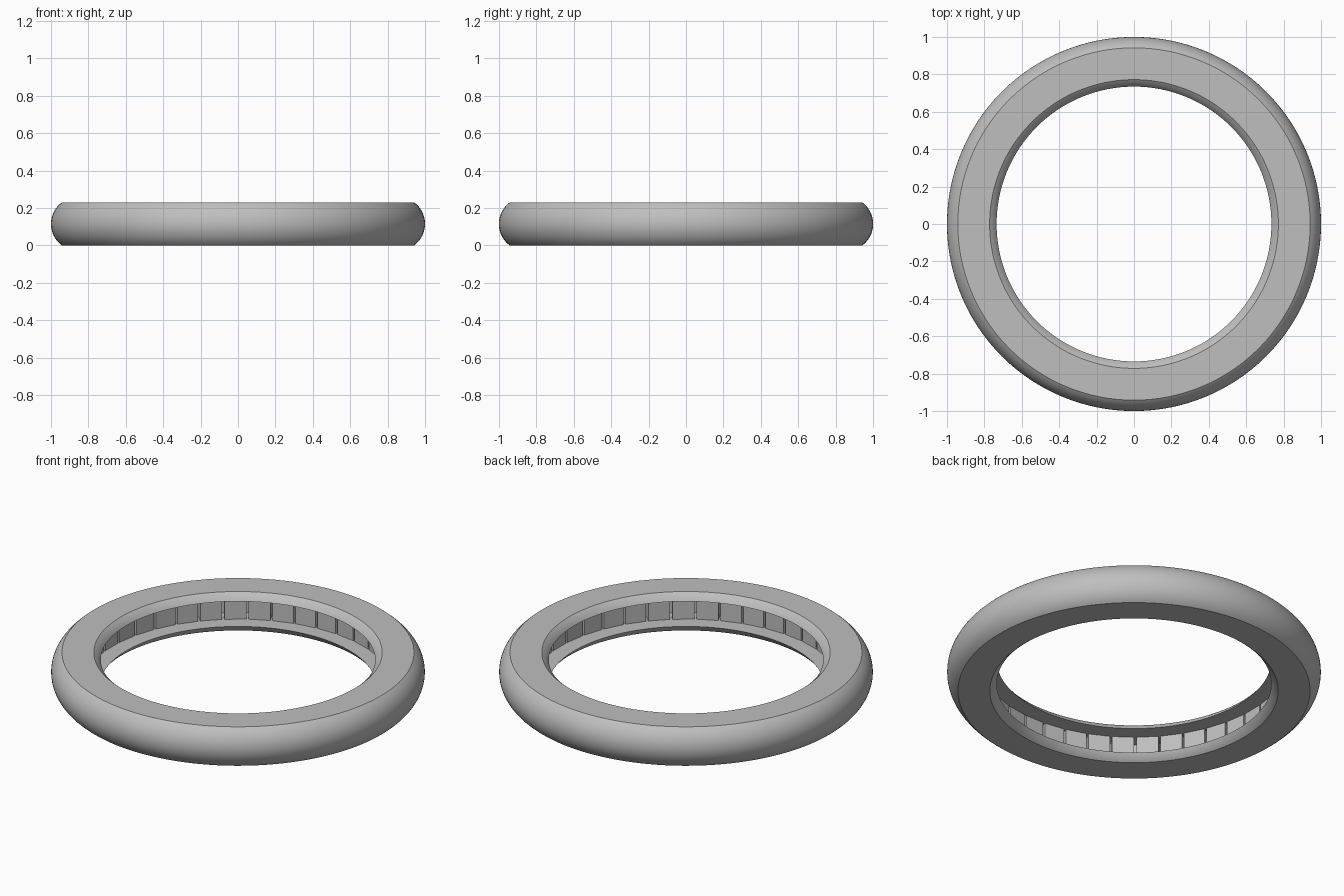
import bpy, bmesh, math
from mathutils import Matrix

if "Cube" in bpy.data.objects:
    bpy.data.objects.remove(bpy.data.objects["Cube"])

MAJOR, MINOR = 0.857, 0.143      # centre line and tube radius of the band
HALF = 0.115                     # half of the band height
GROOVE = 0.074                   # half height of the inner channel
FLOOR_R = 0.91                   # depth of the channel
SEGMENTS, STONES = 128, 40

grey = bpy.data.materials.new("grey metal")
grey.diffuse_color = (0.52, 0.52, 0.52, 1)
grey.use_nodes = True
grey.node_tree.nodes["Principled BSDF"].inputs["Base Color"].default_value = grey.diffuse_color


def make_object(name, bm):
    bmesh.ops.recalc_face_normals(bm, faces=bm.faces)
    mesh = bpy.data.meshes.new(name)
    bm.to_mesh(mesh)
    bm.free()
    mesh.materials.append(grey)
    obj = bpy.data.objects.new(name, mesh)
    bpy.context.collection.objects.link(obj)
    return obj


def arc(z0, z1, side, steps):
    """Points on the tube circle between two heights, outside (+1) or inside (-1)."""
    a0, a1 = math.asin(z0 / MINOR), math.asin(z1 / MINOR)
    angles = [a0 + (a1 - a0) * i / steps for i in range(steps + 1)]
    return [(MAJOR + side * MINOR * math.cos(a), HALF + MINOR * math.sin(a)) for a in angles]


# Band: round tube with flat top and bottom and a square channel on the inside
profile = arc(-HALF, HALF, 1, 20)
profile += arc(HALF, GROOVE, -1, 5)
profile += [(FLOOR_R, HALF + GROOVE), (FLOOR_R, HALF - GROOVE)]
profile += arc(-GROOVE, -HALF, -1, 5)

bm = bmesh.new()
rings = []
for s in range(SEGMENTS):
    t = 2 * math.pi * s / SEGMENTS
    rings.append([bm.verts.new((r * math.cos(t), r * math.sin(t), z)) for r, z in profile])
n = len(profile)
for s in range(SEGMENTS):
    a, b = rings[s], rings[(s + 1) % SEGMENTS]
    for i in range(n):
        j = (i + 1) % n
        bm.faces.new((a[i], b[i], b[j], a[j]))
band = make_object("ring_band", bm)
bpy.context.view_layer.objects.active = band
band.select_set(True)
bpy.ops.object.shade_smooth_by_angle(angle=math.radians(25))

# Square stones set side by side in the channel
bm = bmesh.new()
front, depth, width = 0.826, 0.09, 0.118
for k in range(STONES):
    place = (Matrix.Rotation(2 * math.pi * k / STONES, 4, 'Z')
             @ Matrix.Translation((front + depth / 2, 0, HALF))
             @ Matrix.Diagonal((depth, width, 2 * GROOVE + 0.004, 1)))
    bmesh.ops.create_cube(bm, size=1, matrix=place)
make_object("channel_stones", bm)
